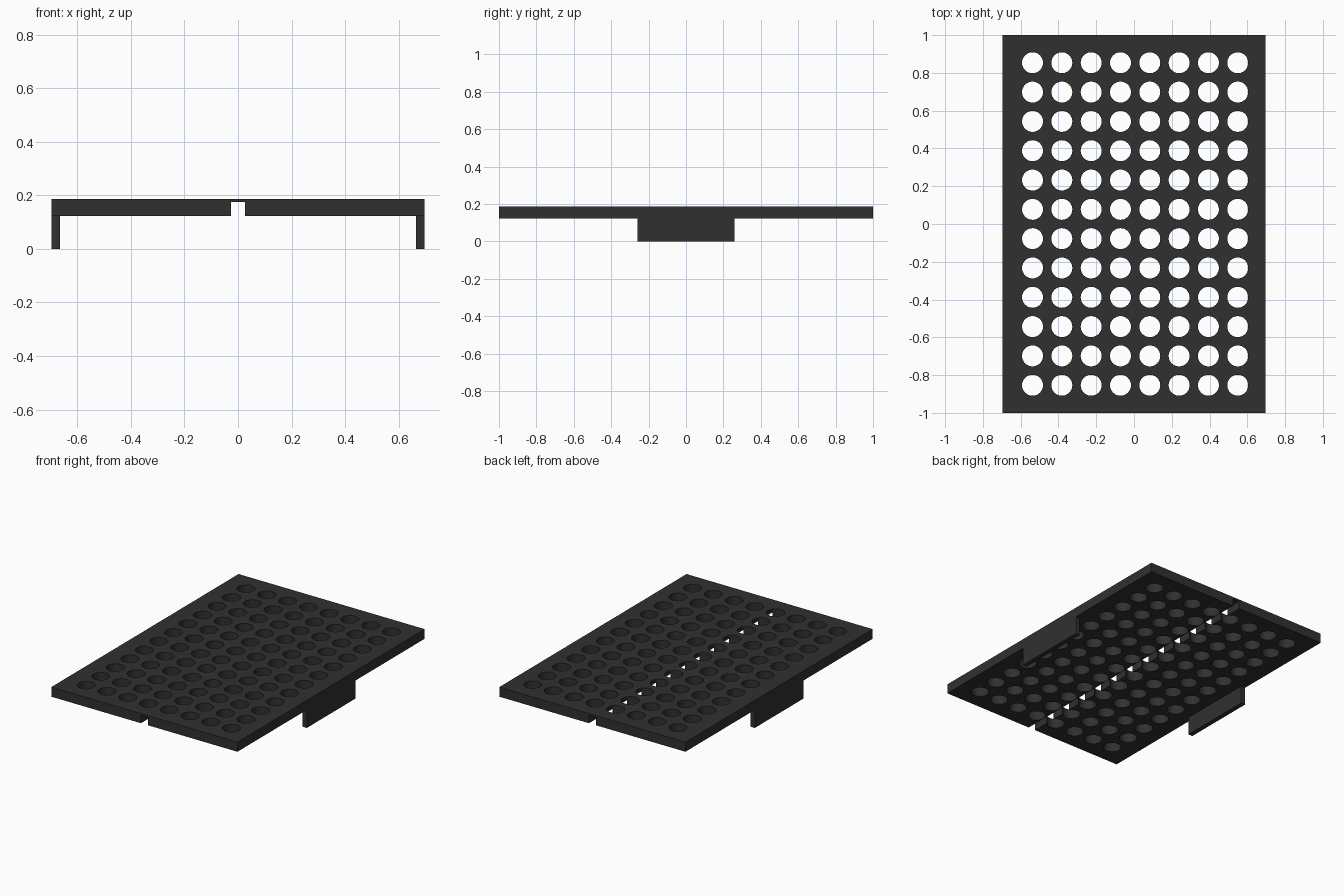
import bpy, bmesh
from mathutils import Matrix, Vector

if "Cube" in bpy.data.objects:
    bpy.data.objects.remove(bpy.data.objects["Cube"])

HALF_X, TOP, UNDER = 0.696, 0.187, 0.122
COLS, ROWS, PITCH, RADIUS = 8, 12, 0.1552, 0.0555
HOLE_SHIFT = 0.006

dark = bpy.data.materials.new("dark_plastic")
dark.diffuse_color = (0.03, 0.03, 0.03, 1)
dark.use_nodes = True
dark.node_tree.nodes["Principled BSDF"].inputs["Base Color"].default_value = dark.diffuse_color


def new_object(name, bm):
    mesh = bpy.data.meshes.new(name)
    bm.to_mesh(mesh)
    bm.free()
    mesh.materials.append(dark)
    obj = bpy.data.objects.new(name, mesh)
    bpy.context.collection.objects.link(obj)
    return obj


def box(name, lo, hi):
    lo, hi = Vector(lo), Vector(hi)
    bm = bmesh.new()
    bmesh.ops.create_cube(bm, size=1, matrix=Matrix.Translation((lo + hi) / 2)
                          @ Matrix.Diagonal((*(hi - lo), 1)))
    return new_object(name, bm)


def cut(target, cutter):
    mod = target.modifiers.new(cutter.name, 'BOOLEAN')
    mod.operation = 'DIFFERENCE'
    mod.solver = 'EXACT'
    mod.object = cutter
    bpy.context.view_layer.objects.active = target
    bpy.ops.object.modifier_apply(modifier=mod.name)
    bpy.data.objects.remove(cutter)


# Top plate
plate = box("perforated_plate", (-HALF_X, -1, UNDER), (HALF_X, 1, TOP))

# Groove along the underside
cut(plate, box("groove_cutter", (-0.026, -1.1, 0), (0.026, 1.1, 0.175)))

# Grid of round through-holes
bm = bmesh.new()
for i in range(COLS):
    for j in range(ROWS):
        x = (i - (COLS - 1) / 2) * PITCH + HOLE_SHIFT
        y = (j - (ROWS - 1) / 2) * PITCH
        bmesh.ops.create_cone(bm, cap_ends=True, segments=32, radius1=RADIUS,
                              radius2=RADIUS, depth=0.3,
                              matrix=Matrix.Translation((x, y, 0.15)))
cut(plate, new_object("hole_cutter", bm))

# Smooth hole walls, sharp edges
bpy.ops.object.select_all(action='DESELECT')
plate.select_set(True)
bpy.context.view_layer.objects.active = plate
bpy.ops.object.shade_smooth_by_angle()

# Side legs
for side, name in ((-1, "left_leg"), (1, "right_leg")):
    xs = sorted((side * HALF_X, side * (HALF_X - 0.032)))
    box(name, (xs[0], -0.259, 0), (xs[1], 0.259, UNDER))
